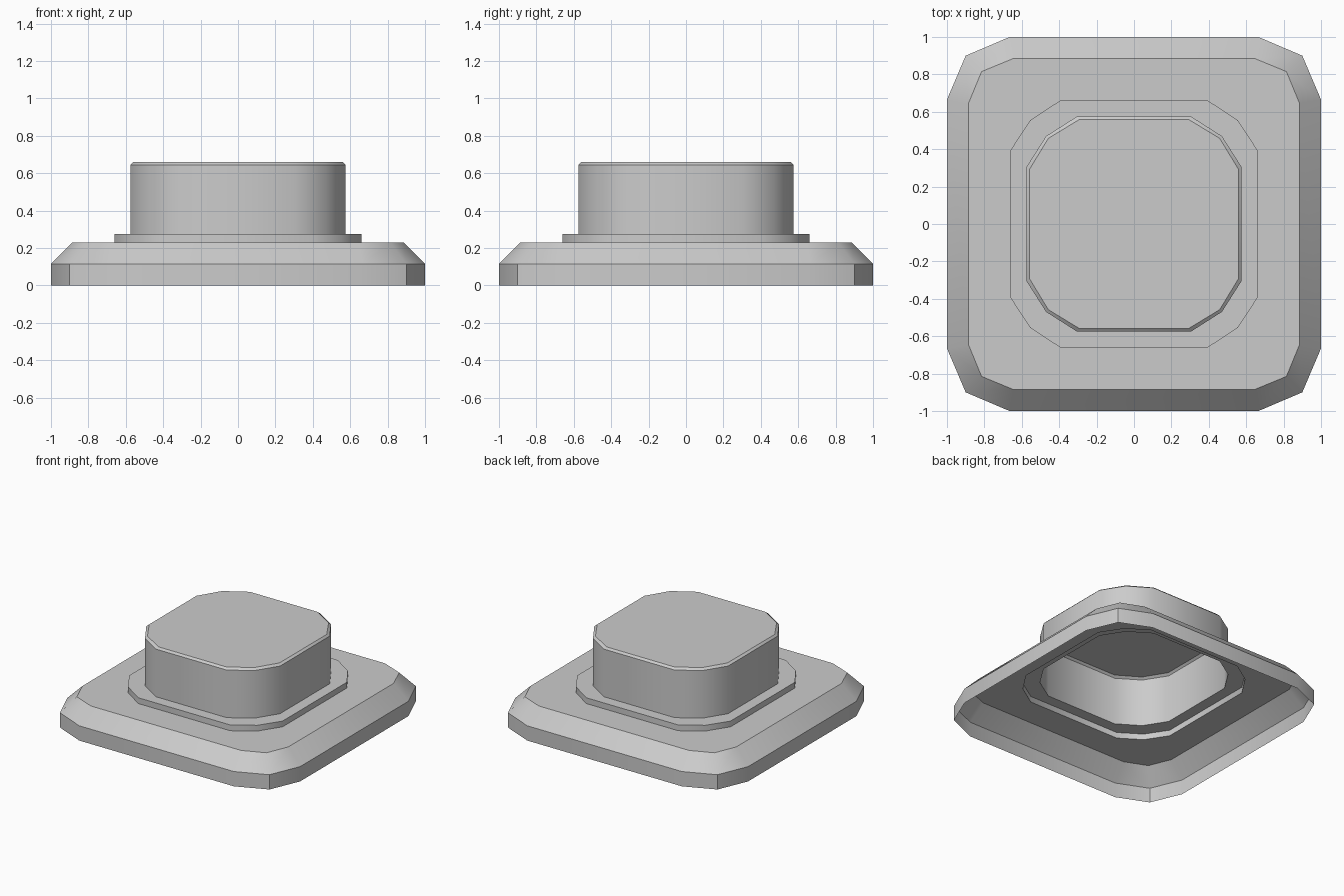
import bpy
import bmesh
import math

if "Cube" in bpy.data.objects:
    bpy.data.objects.remove(bpy.data.objects["Cube"], do_unlink=True)

# Single grey finish
grey = bpy.data.materials.new("Grey")
grey.use_nodes = True
colour = (0.6, 0.6, 0.6, 1)
grey.diffuse_color = colour
grey.node_tree.nodes["Principled BSDF"].inputs["Base Color"].default_value = colour


def outline(half, flat, diagonal):
    """Rounded square of twelve points: two per side and one per corner."""
    points = []
    for x, y in ((1, 0), (0, 1), (-1, 0), (0, -1)):
        for across, along in ((half, -flat), (half, flat), (diagonal, diagonal)):
            points.append((across * x - along * y, across * y + along * x))
    return points


def shell(name, rings, capped=False):
    """Skin a stack of rounded squares, leaving the underside open."""
    bm = bmesh.new()
    loops = [[bm.verts.new((x, y, z)) for x, y in outline(*size)] for size, z in rings]
    for low, high in zip(loops, loops[1:]):
        for i in range(len(low)):
            j = (i + 1) % len(low)
            bm.faces.new((low[i], low[j], high[j], high[i]))
    if capped:
        bm.faces.new(loops[-1])
    mesh = bpy.data.meshes.new(name)
    bm.to_mesh(mesh)
    bm.free()
    mesh.materials.append(grey)
    part = bpy.data.objects.new(name, mesh)
    bpy.context.collection.objects.link(part)
    bpy.ops.object.select_all(action="DESELECT")
    part.select_set(True)
    bpy.context.view_layer.objects.active = part
    bpy.ops.object.shade_smooth_by_angle(angle=math.radians(35))


# Cross-section sizes: half width, half flat side, corner position
base = (1.0, 0.665, 0.9)
base_top = (0.885, 0.645, 0.815)
collar = (0.66, 0.395, 0.555)
button = (0.575, 0.305, 0.47)
button_top = (0.56, 0.29, 0.458)

shell("base_plate", [(base, 0), (base, 0.115), (base_top, 0.23), (collar, 0.23)])
shell("collar", [(collar, 0.23), (collar, 0.275), (button, 0.275)])
shell("button", [(button, 0.275), (button, 0.645), (button_top, 0.66)], capped=True)
